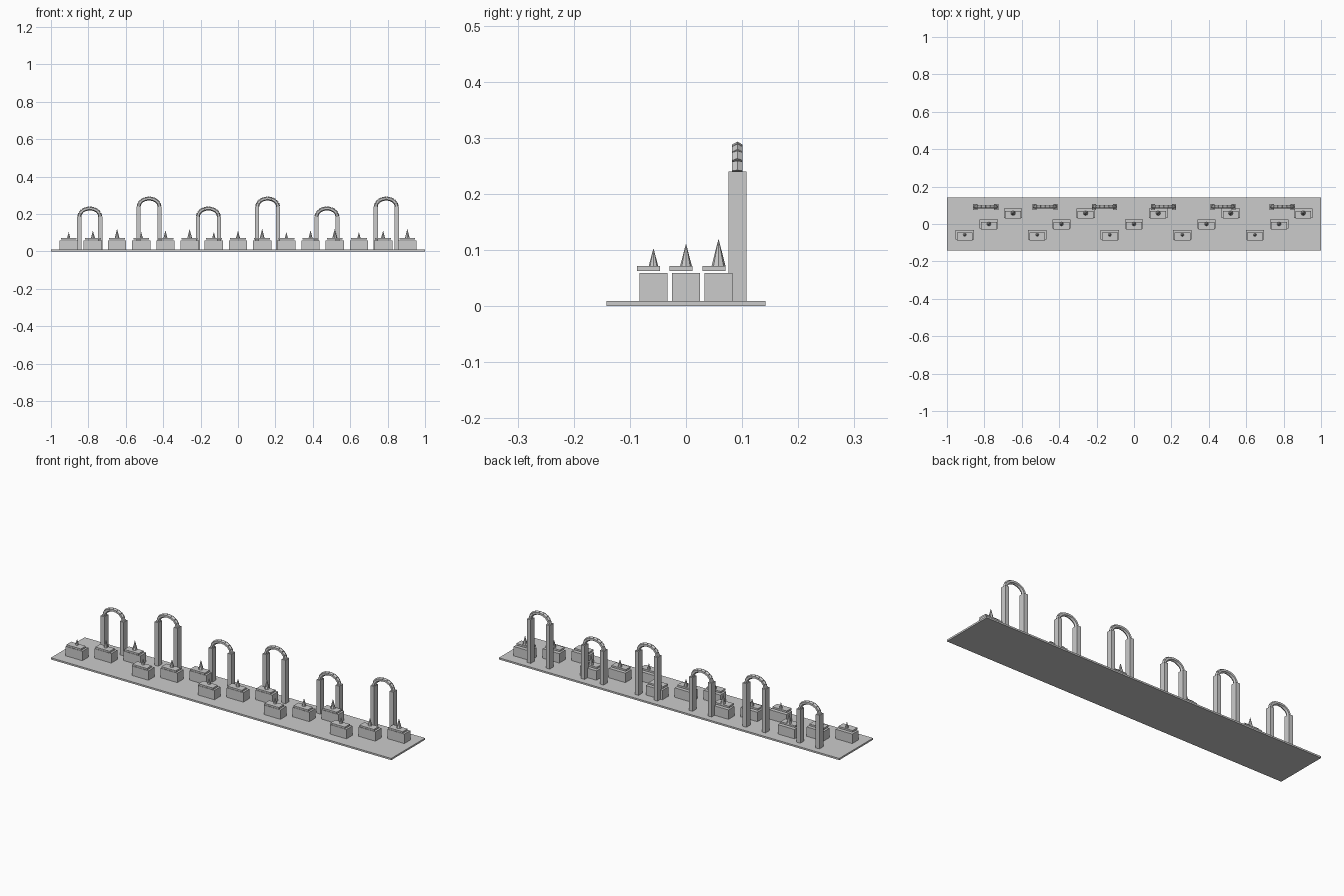
import bpy, math
from mathutils import Vector

cube = bpy.data.objects.get("Cube")
if cube:
    bpy.data.objects.remove(cube, do_unlink=True)

stone = bpy.data.materials.new("grey_stone")
stone.use_nodes = True
GREY = (0.6, 0.6, 0.6, 1)
stone.diffuse_color = GREY
stone.node_tree.nodes["Principled BSDF"].inputs["Base Color"].default_value = GREY


def finish(name):
    obj = bpy.context.object
    obj.name = name
    obj.data.materials.append(stone)
    return obj


def box(name, x, y, z0, z1, width, depth):
    bpy.ops.mesh.primitive_cube_add(size=1, location=(x, y, (z0 + z1) / 2))
    bpy.context.object.scale = (width, depth, z1 - z0)
    return finish(name)


def rod(name, a, b, radius, sides=6):
    """Straight faceted rod between two points."""
    d = b - a
    bpy.ops.mesh.primitive_cylinder_add(vertices=sides, radius=radius, depth=d.length,
                                        location=(a + b) / 2)
    bpy.context.object.rotation_euler = d.to_track_quat('Z', 'Y').to_euler()
    return finish(name)


# Ground slab
FLOOR = 0.009
box("ground_slab", 0, 0, 0, FLOOR, 2, 0.284)

# Three staggered rows of blocks with a raised lid and a spike
for i in range(15):
    row = i % 3
    x, y = (i - 7) * 0.1293, (row - 1) * 0.058
    box("block", x, y, FLOOR, 0.059, 0.098, 0.05)
    box("block_lid", x, y - 0.0085, 0.0625, 0.0714, 0.085, 0.041)
    height = 0.032 + row * 0.0085
    bpy.ops.mesh.primitive_cone_add(vertices=8, radius1=0.0085 + row * 0.002, radius2=0,
                                    depth=height, location=(x, y, 0.0714 + height / 2))
    finish("spike")

# Back row of arches, alternating low and tall
ARCH_Y, HALF, STEPS = 0.0915, 0.056, 8
for i in range(6):
    x = (i - 2.5) * 0.317
    top = 0.24 if i % 2 else 0.187
    for side in (-1, 1):
        box("arch_pillar", x + side * HALF, ARCH_Y, FLOOR, top, 0.022, 0.032)
    points = [Vector((x + HALF * math.cos(math.pi * k / STEPS), ARCH_Y,
                      top + 0.043 * math.sin(math.pi * k / STEPS))) for k in range(STEPS + 1)]
    for a, b in zip(points, points[1:]):
        rod("arch_segment", a, b, 0.0105)
